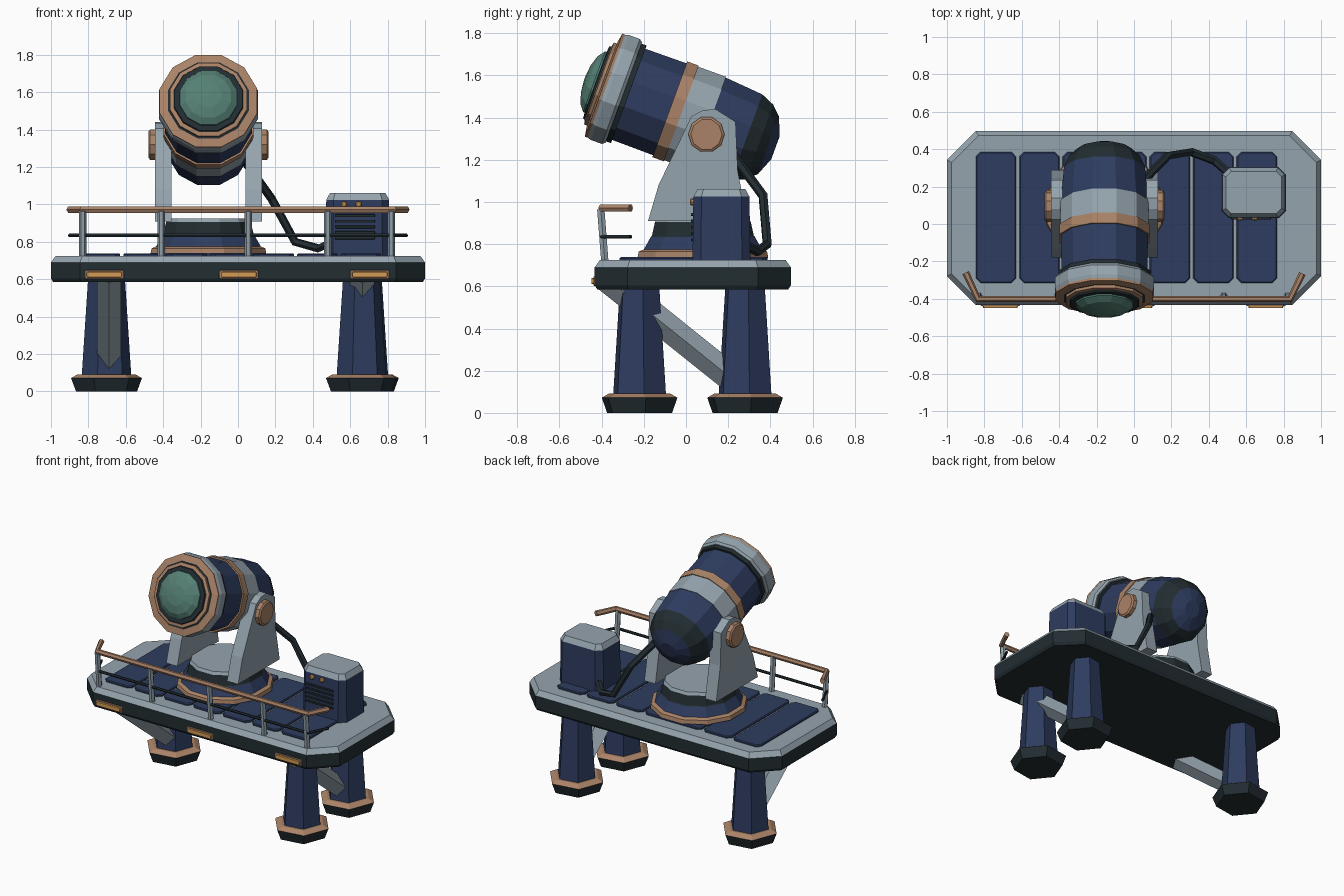
import bpy, bmesh
from math import sin, cos, pi, radians
from mathutils import Matrix, Vector

cube = bpy.data.objects.get("Cube")
if cube:
    bpy.data.objects.remove(cube)


def material(name, rgb):
    m = bpy.data.materials.new(name)
    m.use_nodes = True
    m.diffuse_color = (*rgb, 1)
    m.node_tree.nodes["Principled BSDF"].inputs["Base Color"].default_value = (*rgb, 1)
    return m


NAVY = material("navy", (0.027, 0.045, 0.115))
GREY = material("light grey", (0.30, 0.37, 0.42))
DARK = material("dark slate", (0.016, 0.026, 0.031))
COPPER = material("copper", (0.40, 0.225, 0.135))
AMBER = material("amber", (0.66, 0.33, 0.09))
GREEN = material("green glass", (0.09, 0.215, 0.175))


def finish(name, bm, mats):
    bmesh.ops.recalc_face_normals(bm, faces=bm.faces)
    me = bpy.data.meshes.new(name)
    bm.to_mesh(me)
    bm.free()
    for m in mats:
        me.materials.append(m)
    ob = bpy.data.objects.new(name, me)
    bpy.context.collection.objects.link(ob)
    return ob


def loft(name, rings, mats, matrix=Matrix()):
    """Skin rings of points; mats = bottom cap, one per band, top cap (or one for all)."""
    if not isinstance(mats, list):
        mats = [mats] * (len(rings) + 1)
    slots = list(dict.fromkeys(mats))
    bm = bmesh.new()
    vs = [[bm.verts.new(matrix @ Vector(p)) for p in ring] for ring in rings]
    n = len(vs[0])
    bm.faces.new(vs[0][::-1]).material_index = slots.index(mats[0])
    bm.faces.new(vs[-1]).material_index = slots.index(mats[-1])
    for k, (a, b) in enumerate(zip(vs, vs[1:])):
        for i in range(n):
            j = (i + 1) % n
            f = bm.faces.new((a[i], a[j], b[j], b[i]))
            f.material_index = slots.index(mats[k + 1])
    return finish(name, bm, slots)


def lathe(name, profile, mats, sides, matrix, phase=0.0):
    rings = [[(r * cos(phase + 2 * pi * i / sides), r * sin(phase + 2 * pi * i / sides), h)
              for i in range(sides)] for r, h in profile]
    return loft(name, rings, mats, matrix)


def block(name, hx, hy, c, layers, mats, matrix):
    """Rectangle with cut corners, lofted through (height, inset) layers."""
    rings = []
    for z, d in layers:
        x, y, k = hx - d, hy - d, max(c - d * 0.5, 0.002)
        rings.append([(x, k - y, z), (x, y - k, z), (x - k, y, z), (k - x, y, z),
                      (-x, y - k, z), (-x, k - y, z), (k - x, -y, z), (x - k, -y, z)])
    return loft(name, rings, mats, matrix)


def tube(name, points, radius, mat):
    cu = bpy.data.curves.new(name, "CURVE")
    cu.dimensions = "3D"
    cu.bevel_depth, cu.bevel_resolution, cu.use_fill_caps = radius, 1, True
    sp = cu.splines.new("POLY")
    sp.points.add(len(points) - 1)
    for p, co in zip(sp.points, points):
        p.co = (*co, 1)
    sp.use_smooth = False
    tmp = bpy.data.objects.new(name, cu)
    me = bpy.data.meshes.new_from_object(tmp)
    bpy.data.objects.remove(tmp)
    me.name = name
    me.materials.clear()
    me.materials.append(mat)
    ob = bpy.data.objects.new(name, me)
    bpy.context.collection.objects.link(ob)


def at(x, y, z):
    return Matrix.Translation((x, y, z))


FRONT = Matrix.Rotation(pi / 2, 4, "X")   # local z points to the front
SIDE = Matrix.Rotation(pi / 2, 4, "Y")    # local z points to +x

# Platform with cut corners
block("platform", 1.0, 0.465, 0.155,
      [(0.585, 0.012), (0.605, 0), (0.69, 0), (0.725, 0.025)],
      [DARK, DARK, DARK, GREY, GREY], at(0, 0.032, 0))

# Deck panels
for i in range(7):
    block(f"deck_panel_{i}", 0.108, 0.35, 0.025, [(0.72, 0), (0.733, 0), (0.738, 0.006)],
          NAVY, at(-0.738 + 0.2325 * i, 0.035, 0))

# Edge lamps
for i, x in enumerate((-0.715, 0.005, 0.705)):
    block(f"lamp_frame_{i}", 0.106, 0.024, 0.008, [(0, 0), (0.008, 0.003)],
          COPPER, at(x, -0.431, 0.625) @ FRONT)
    block(f"lamp_{i}", 0.096, 0.017, 0.006, [(0, 0), (0.018, 0.004)],
          AMBER, at(x, -0.431, 0.625) @ FRONT)

# Legs with feet: one on the right side, two on the left
for i, (x, y) in enumerate(((-0.703, 0.28), (0.66, -0.22), (0.67, 0.28))):
    lathe(f"leg_{i}", [(0.135, 0.07), (0.1, 0.6)], NAVY, 6, at(x, y, 0), radians(9))
    lathe(f"foot_{i}", [(0.165, 0), (0.192, 0.072), (0.155, 0.092)],
          [DARK, DARK, COPPER, COPPER], 6, at(x, y, 0), radians(9))

# Diagonal struts
for i, x in enumerate((-0.69, 0.665)):
    a, b = Vector((x, 0.25, 0.137)), Vector((x, -0.39, 0.65))
    turn = Matrix.Rotation(Vector((0, 0, 1)).angle(b - a), 4, "X")
    lathe(f"strut_{i}", [(0.065, 0), (0.065, (b - a).length)], GREY, 4,
          Matrix.Translation(a) @ turn)

# Railing
for name, z, r, mat in (("top_rail", 0.972, 0.019, COPPER), ("mid_rail", 0.835, 0.01, DARK)):
    tube(name, [(-0.9, -0.26, z), (-0.835, -0.4, z), (0.835, -0.4, z), (0.9, -0.265, z)], r, mat)
for i, x in enumerate((-0.83, -0.41, 0.055, 0.48, 0.82)):
    tube(f"rail_post_{i}", [(x, -0.385, 0.72), (x, -0.404, 0.965)], 0.02, GREY)

# Turntable
TX, TY = -0.158, 0.08
lathe("turntable", [(0.315, 0.72), (0.32, 0.74), (0.315, 0.765), (0.29, 0.775), (0.255, 0.835),
                    (0.25, 0.84), (0.235, 0.905), (0.225, 0.925)],
      [NAVY, NAVY, COPPER, COPPER, NAVY, DARK, DARK, GREY, GREY], 12, at(TX, TY, 0), pi / 12)

# Yoke arms and pivot caps
ARM = [(-0.18, 0.91), (0.29, 0.91), (0.245, 1.15), (0.235, 1.38), (0.14, 1.44),
       (0.08, 1.435), (0.025, 1.405), (-0.02, 1.31), (-0.13, 1.08)]
for side, s in (("left", 1), ("right", -1)):
    loft(f"{side}_yoke_arm", [[(TX + s * d, y, z) for y, z in ARM] for d in (0.197, 0.285)], GREY)
    lathe(f"{side}_pivot_cap", [(0.086, 0.27), (0.086, 0.312), (0.074, 0.32)], COPPER, 10,
          at(TX, 0.097, 1.32) @ Matrix.Scale(s, 4, (1, 0, 0)) @ SIDE, pi / 10)

# Barrel, tilted upward to the front
AIM = at(TX, 0.1, 1.375) @ Matrix.Rotation(radians(70), 4, "X")
PH = pi / 12
lathe("barrel", [(0.06, -0.345), (0.15, -0.31), (0.195, -0.265), (0.224, -0.2), (0.24, -0.01),
                 (0.244, -0.01), (0.244, 0.13), (0.25, 0.13), (0.25, 0.188),
                 (0.24, 0.188), (0.238, 0.395), (0.255, 0.395), (0.255, 0.43)],
      [NAVY, NAVY, DARK, DARK, NAVY, GREY, GREY, COPPER, COPPER, COPPER, NAVY, DARK, DARK, DARK],
      12, AIM, PH)
lathe("front_flange", [(0.262, 0.42), (0.274, 0.435), (0.274, 0.49), (0.268, 0.51)],
      GREY, 12, AIM, PH)
lathe("front_bezel", [(0.268, 0.505), (0.27, 0.522), (0.224, 0.53), (0.214, 0.53),
                      (0.214, 0.545), (0.192, 0.55), (0.188, 0.56), (0.16, 0.562)],
      [COPPER, COPPER, COPPER, DARK, COPPER, COPPER, DARK, DARK, DARK], 12, AIM, PH)
lathe("lens", [(0.16, 0.555), (0.158, 0.57), (0.125, 0.595), (0.07, 0.612), (0.004, 0.618)],
      GREEN, 12, AIM, PH)

# Control cabinet with vents and indicator lights
BX, BY = 0.64, 0.168
block("cabinet", 0.172, 0.137, 0.04, [(0.725, 0), (1.025, 0.004), (1.062, 0.024)],
      [NAVY, NAVY, GREY, GREY], at(BX, BY, 0))
for i in range(5):
    block(f"vent_{i}", 0.108, 0.008, 0.003, [(0, 0), (0.012, 0.002)],
          DARK, at(0.625, 0.036, 0.82 + 0.03 * i) @ FRONT)
for i, x in enumerate((0.567, 0.645)):
    lathe(f"indicator_{i}", [(0.017, 0), (0.017, 0.014), (0.01, 0.02)],
          [COPPER, COPPER, AMBER, AMBER], 8, at(x, 0.038, 1.0) @ FRONT)

# Power cable
tube("cable", [(0.03, 0.21, 1.24), (0.18, 0.365, 1.03), (0.305, 0.385, 0.8),
               (0.43, 0.34, 0.765), (0.53, 0.25, 0.81)], 0.023, DARK)
